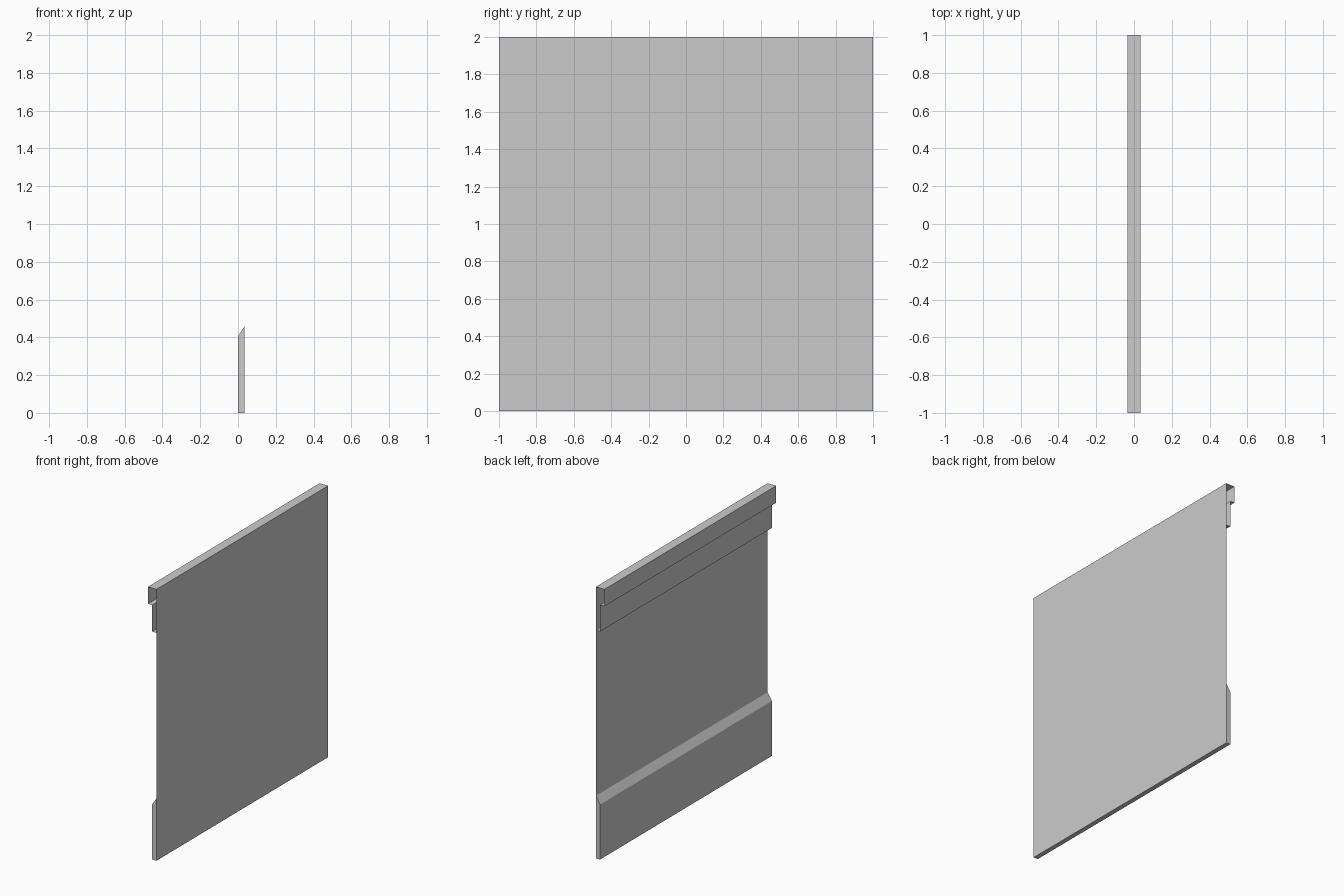
import bpy

cube = bpy.data.objects.get("Cube")
if cube:
    bpy.data.objects.remove(cube, do_unlink=True)

WALL_X, MID_X, LIP_X = 0.035, 0.0, -0.035
HALF_LENGTH = 1.0

grey = bpy.data.materials.new("plain grey")
grey.use_nodes = True
colour = (0.6, 0.6, 0.6, 1)
grey.diffuse_color = colour
grey.node_tree.nodes["Principled BSDF"].inputs["Base Color"].default_value = colour


def extrude_profile(name, profile, capped=False):
    """Sweep an open (x, z) profile along y, optionally closing its ends."""
    n = len(profile)
    verts = [(x, y, z) for y in (-HALF_LENGTH, HALF_LENGTH) for x, z in profile]
    faces = [(i, i + 1, n + i + 1, n + i) for i in range(n - 1)]
    if capped:
        faces += [tuple(reversed(range(n))), tuple(range(n, 2 * n))]
    mesh = bpy.data.meshes.new(name)
    mesh.from_pydata(verts, [], faces)
    mesh.materials.append(grey)
    obj = bpy.data.objects.new(name, mesh)
    bpy.context.collection.objects.link(obj)
    return obj


# Flat wall sheet
extrude_profile("wall_sheet", [(WALL_X, 2.0), (WALL_X, 0.0)])

# Skirting board with a sloped top, closed at both ends
extrude_profile("skirting_board",
                [(WALL_X, 0.0), (MID_X, 0.0), (MID_X, 0.405), (WALL_X, 0.46)],
                capped=True)

# Stepped top trim, open at both ends
extrude_profile("top_trim",
                [(WALL_X, 1.68), (MID_X, 1.68), (MID_X, 1.875),
                 (LIP_X, 1.875), (LIP_X, 2.0), (WALL_X, 2.0)])
